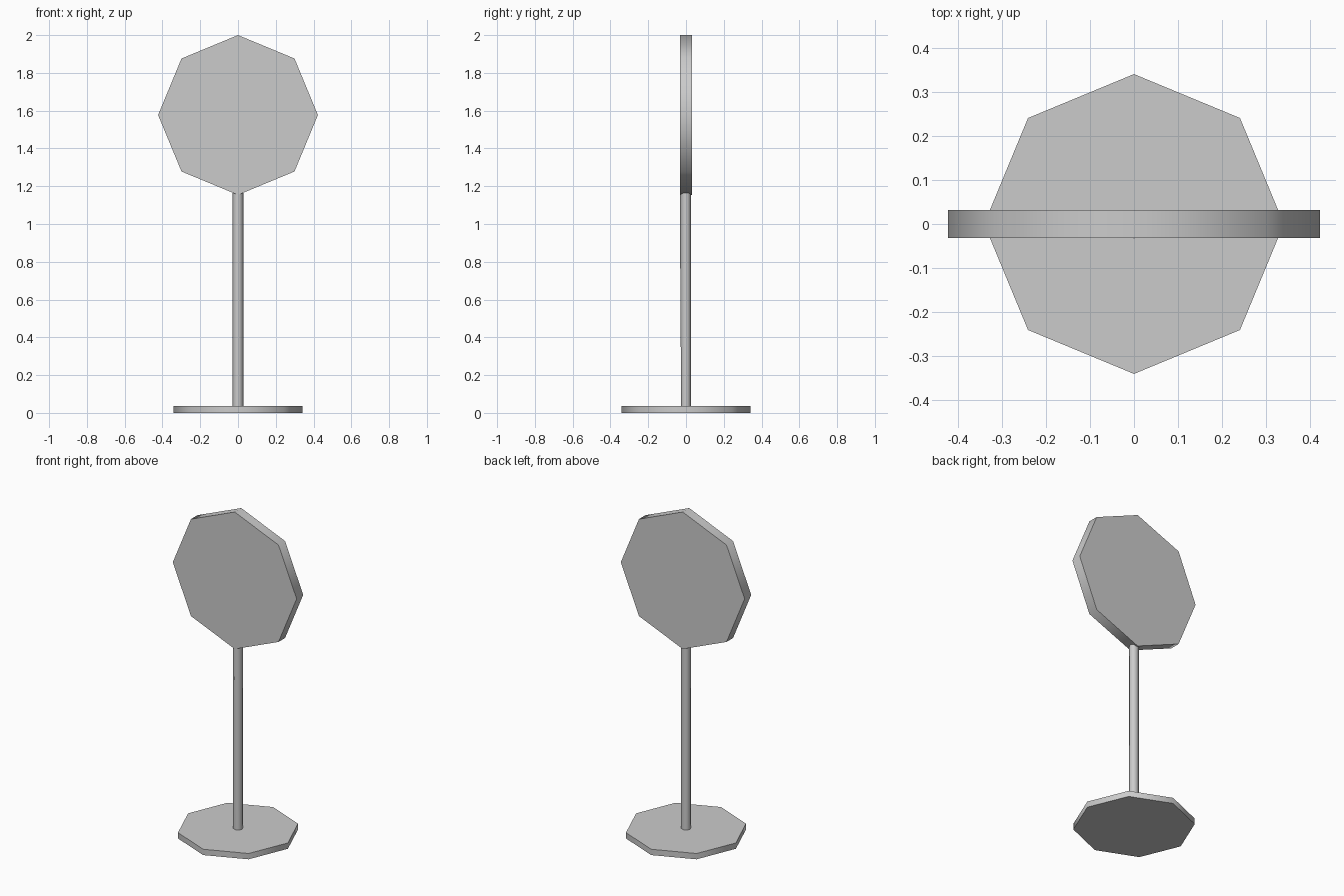
import bpy, math

if "Cube" in bpy.data.objects:
    bpy.data.objects.remove(bpy.data.objects["Cube"])

def prism(name, radius, depth, centre, rot=(0, 0, 0)):
    """Eight-sided prism with corners on its main axes and a smooth rim."""
    bpy.ops.mesh.primitive_cylinder_add(vertices=8, radius=radius, depth=depth,
                                        location=centre, rotation=rot)
    ob = bpy.context.object
    ob.name = name
    bpy.ops.object.transform_apply(location=True, rotation=True, scale=True)
    bpy.ops.object.shade_smooth_by_angle(angle=math.radians(50))
    return ob

# Floor plate
prism("base", 0.341, 0.036, (0, 0, 0.018))

# Post, its top front corner pulled slightly forward of the panel
post = prism("post", 0.028, 1.135, (0, 0, 0.5975))
for v in post.data.vertices:
    v.co.y *= 0.92
    if v.co.z > 1 and v.co.y < -0.024:
        v.co.y = -0.033

# Upright panel
prism("sign_panel", 0.423, 0.064, (0, 0, 1.577), (math.pi / 2, 0, 0))
